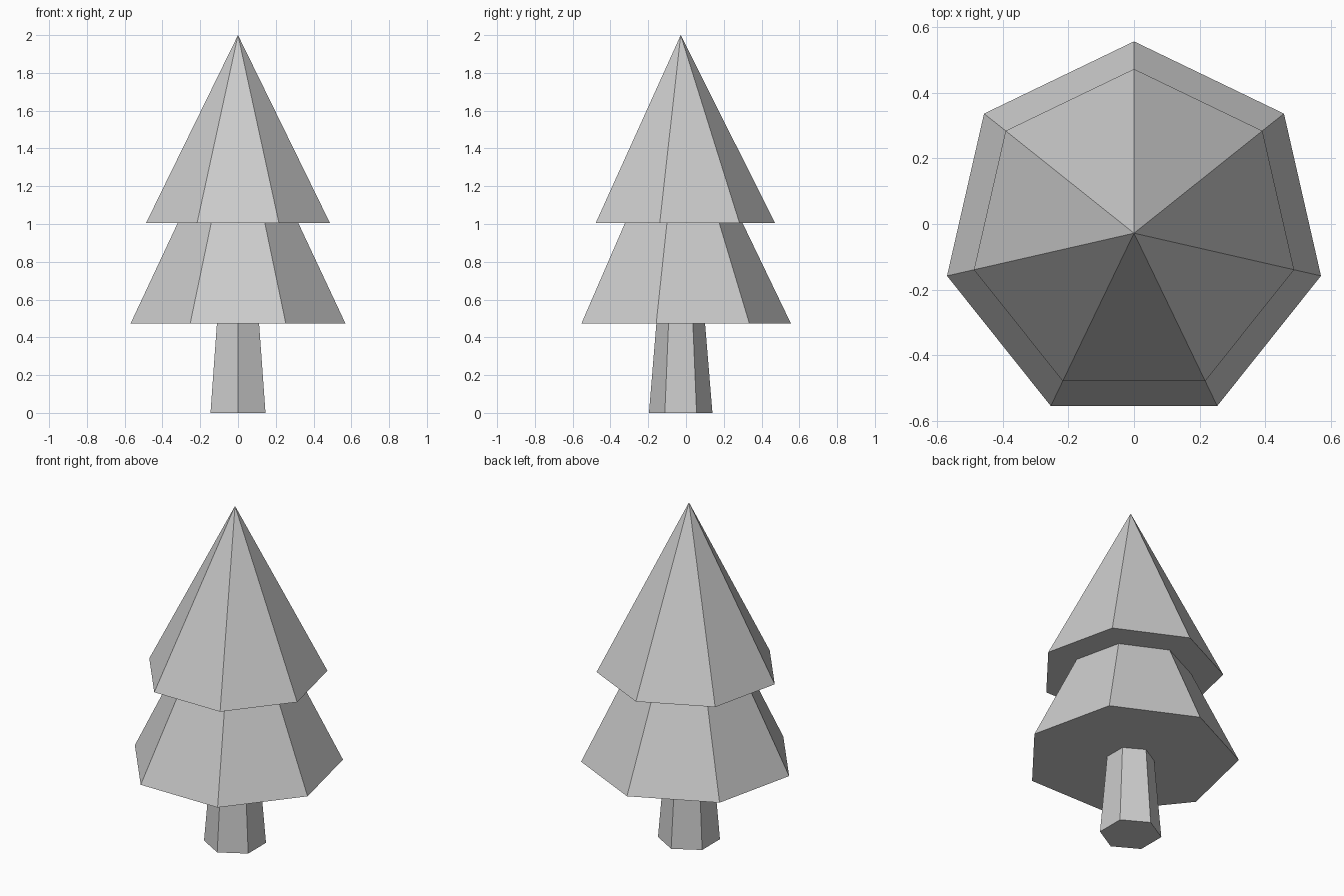
import bpy, bmesh
from math import sin, cos, tau

if "Cube" in bpy.data.objects:
    bpy.data.objects.remove(bpy.data.objects["Cube"])

CENTRE_Y = -0.028


def lathe(name, sides, profile):
    """Faceted solid from (radius, z) rings, first corner towards +y; radius 0 is a point."""
    bm = bmesh.new()
    rings = []
    for r, z in profile:
        count = sides if r > 0 else 1
        rings.append([bm.verts.new((r * sin(tau * i / sides),
                                    CENTRE_Y + r * cos(tau * i / sides), z))
                      for i in range(count)])
    bm.faces.new(rings[0])
    for low, high in zip(rings, rings[1:]):
        for i in range(sides):
            j = (i + 1) % sides
            if len(high) == 1:
                bm.faces.new((low[i], low[j], high[0]))
            else:
                bm.faces.new((low[i], low[j], high[j], high[i]))
    bmesh.ops.recalc_face_normals(bm, faces=bm.faces)
    mesh = bpy.data.meshes.new(name)
    bm.to_mesh(mesh)
    bm.free()
    obj = bpy.data.objects.new(name, mesh)
    bpy.context.collection.objects.link(obj)
    return obj


# Six-sided tapered trunk, open where it meets the foliage
lathe("trunk", 6, [(0.168, 0), (0.129, 0.472)])

# Seven-sided foliage: lower skirt, underside step, pointed top
lathe("foliage", 7, [(0.584, 0.472), (0.328, 1.004), (0.5, 1.004), (0, 2)])
